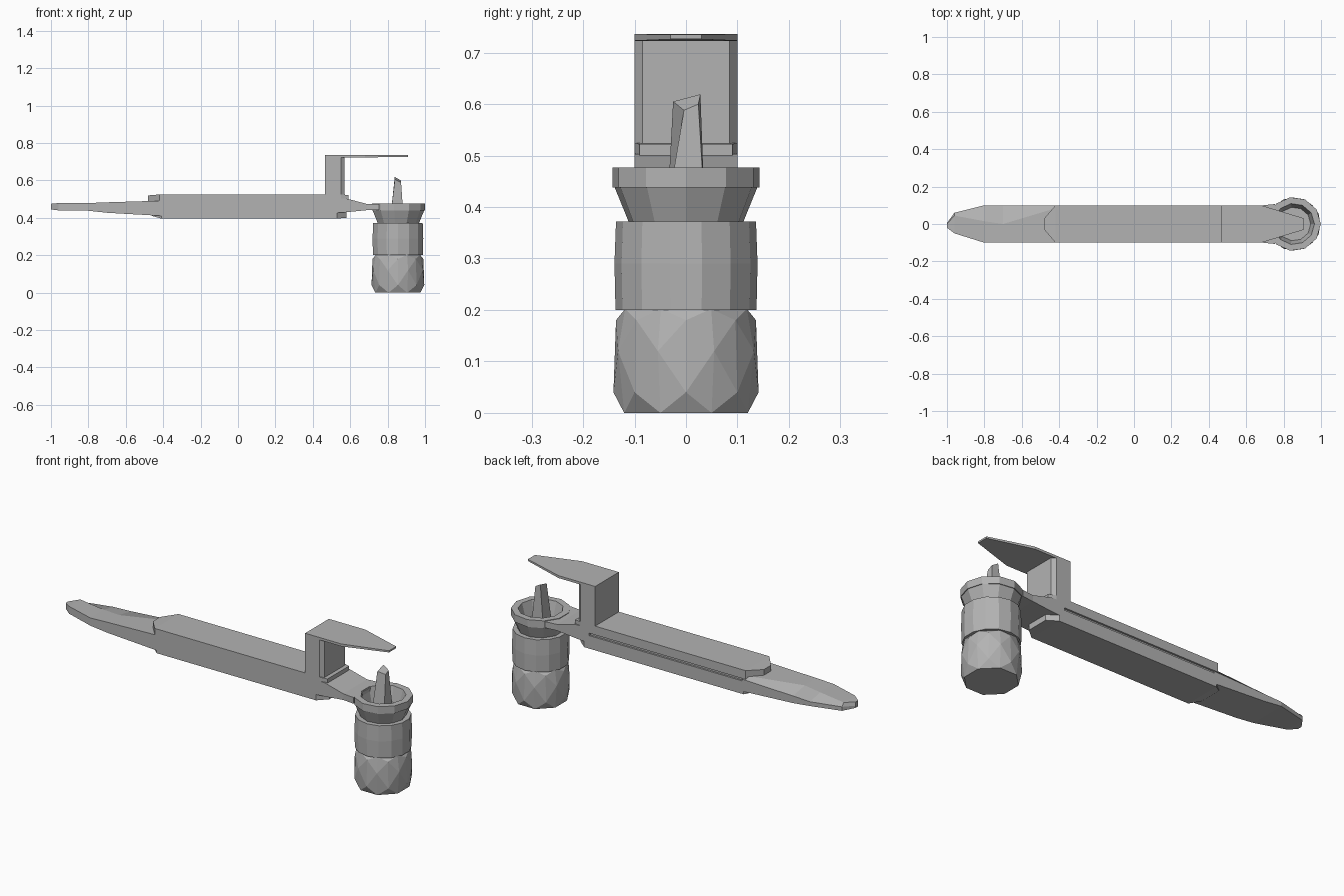
import bpy, bmesh
from math import sin, cos, pi

cube = bpy.data.objects.get("Cube")
if cube:
    bpy.data.objects.remove(cube, do_unlink=True)

grey = bpy.data.materials.new("metal grey")
grey.use_nodes = True
colour = (0.45, 0.45, 0.45, 1)
grey.diffuse_color = colour
grey.node_tree.nodes["Principled BSDF"].inputs["Base Color"].default_value = colour

CUP_X = 0.855


def finish(name, bm):
    bmesh.ops.recalc_face_normals(bm, faces=bm.faces)
    mesh = bpy.data.meshes.new(name)
    bm.to_mesh(mesh)
    bm.free()
    mesh.materials.append(grey)
    obj = bpy.data.objects.new(name, mesh)
    bpy.context.collection.objects.link(obj)
    return obj


def loft(name, sections, capped=True):
    """Skin a row of closed cross-sections with equal point counts."""
    bm = bmesh.new()
    rings = [[bm.verts.new(p) for p in s] for s in sections]
    n = len(rings[0])
    for a, b in zip(rings, rings[1:]):
        for i in range(n):
            j = (i + 1) % n
            bm.faces.new((a[i], a[j], b[j], b[i]))
    if capped:
        bm.faces.new(rings[0])
        bm.faces.new(rings[-1])
    return finish(name, bm)


def beam(name, stations):
    """Box-section bar along x; stations are (x, front y, back y, bottom, top)."""
    return loft(name, [[(x, f, lo), (x, b, lo), (x, b, hi), (x, f, hi)]
                       for x, f, b, lo, hi in stations])


def circle(r, z, sides, turn=0.0):
    return [(CUP_X + r * cos(2 * pi * (i + turn) / sides),
             r * sin(2 * pi * (i + turn) / sides), z) for i in range(sides)]


def lathe(name, profile, sides, turn=0.0):
    return loft(name, [circle(r, z, sides, turn) for r, z in profile])


# Tapered tail with a ridge and a back edge that falls away
tail = [(-1.0, -0.02, 0.005, 0.0, 0.445, 0.475),
        (-0.96, -0.05, 0.06, 0.045, 0.44, 0.479),
        (-0.8, -0.1, 0.1, 0.015, 0.438, 0.479),
        (-0.7, -0.1, 0.1, 0.0, 0.427, 0.483),
        (-0.4, -0.1, 0.1, 0.09, 0.41, 0.492)]
loft("tail", [[(x, f, lo), (x, b, lo), (x, b, hi - 0.018), (x, r, hi), (x, f, hi)]
              for x, f, b, r, lo, hi in tail])

# Main body: lower bar, core with a groove at the back, and cover
beam("lower_body", [(-0.46, -0.06, 0.06, 0.41, 0.465), (-0.41, -0.1, 0.1, 0.396, 0.465),
                    (0.53, -0.1, 0.1, 0.396, 0.465), (0.58, -0.06, 0.06, 0.4, 0.465)])
beam("body_core", [(-0.41, -0.1, 0.09, 0.46, 0.49), (0.57, -0.1, 0.09, 0.46, 0.49)])
beam("body_cover", [(-0.48, -0.03, 0.03, 0.49, 0.52), (-0.42, -0.1, 0.1, 0.478, 0.525),
                    (0.55, -0.1, 0.1, 0.478, 0.525), (0.59, -0.09, 0.09, 0.495, 0.522)])

# Neck joining the body to the collar
beam("neck", [(0.5, -0.1, 0.1, 0.425, 0.505), (0.58, -0.1, 0.1, 0.43, 0.503),
              (0.69, -0.1, 0.1, 0.441, 0.474), (0.755, -0.107, 0.107, 0.441, 0.474)])

# Raised post and pointed lever
post = [(0.465, -0.1), (0.55, -0.1), (0.57, -0.085), (0.57, 0.085), (0.55, 0.1), (0.465, 0.1)]
loft("lever_post", [[(x, y, z) for x, y in post] for z in (0.515, 0.724)])
beam("lever", [(0.465, -0.1, 0.1, 0.723, 0.736), (0.68, -0.1, 0.1, 0.723, 0.736),
               (0.91, -0.03, 0.03, 0.726, 0.735)])

# Open collar with a funnel below it
lathe("collar", [(0.112, 0.37), (0.14, 0.438), (0.144, 0.438), (0.144, 0.477),
                 (0.11, 0.477), (0.09, 0.4)], 11)

# Cup barrel
lathe("cup_barrel", [(0.137, 0.2), (0.139, 0.29), (0.136, 0.372)], 14, 0.5)

# Faceted cup base
bm = bmesh.new()
for r, z, turn in ((0.13, 0, 0.5), (0.141, 0.04, 0.0), (0.143, 0.12, 0.5),
                   (0.136, 0.18, 0.0), (0.128, 0.202, 0.5)):
    for p in circle(r, z, 8, turn):
        bm.verts.new(p)
bmesh.ops.convex_hull(bm, input=bm.verts)
finish("cup_base", bm)

# Upright spike inside the collar
loft("spike", [[(0.815, -0.036, 0.4), (0.885, -0.036, 0.4), (0.885, 0.036, 0.4), (0.815, 0.036, 0.4)],
               [(0.838, -0.025, 0.605), (0.872, -0.004, 0.588), (0.87, 0.024, 0.6), (0.838, 0.028, 0.619)]])
